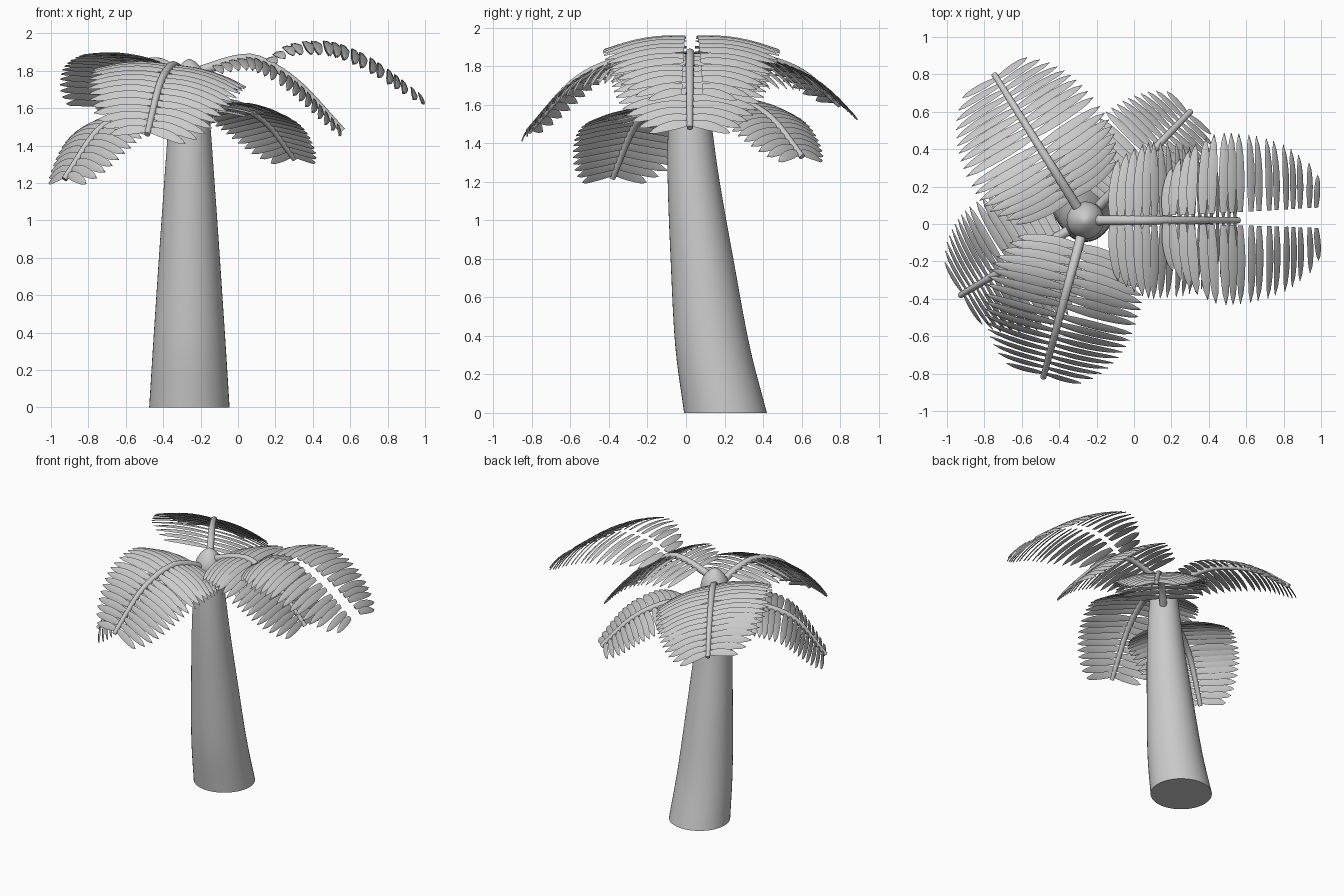
import bpy, bmesh, math
from mathutils import Vector

if "Cube" in bpy.data.objects:
    bpy.data.objects.remove(bpy.data.objects["Cube"])

AX, AY = -0.26, 0.02   # crown axis


def finish(name, bm, angle=40):
    bmesh.ops.recalc_face_normals(bm, faces=bm.faces)
    me = bpy.data.meshes.new(name)
    bm.to_mesh(me)
    bm.free()
    ob = bpy.data.objects.new(name, me)
    bpy.context.collection.objects.link(ob)
    bpy.ops.object.select_all(action='DESELECT')
    ob.select_set(True)
    bpy.context.view_layer.objects.active = ob
    bpy.ops.object.shade_smooth_by_angle(angle=math.radians(angle))
    return ob


def spline(pts, n):
    """Catmull-Rom through pts, n + 1 samples evenly spaced by length."""
    p = [Vector(q) for q in pts]
    p = [2 * p[0] - p[1]] + p + [2 * p[-1] - p[-2]]
    dense = []
    for i in range(1, len(p) - 2):
        a, b, c, d = p[i - 1:i + 3]
        for k in range(20):
            t = k / 20
            dense.append(0.5 * (2 * b + (c - a) * t + (2 * a - 5 * b + 4 * c - d) * t * t
                                + (3 * b - a - 3 * c + d) * t ** 3))
    dense.append(p[-2])
    acc = [0]
    for a, b in zip(dense, dense[1:]):
        acc.append(acc[-1] + (b - a).length)
    out, j = [], 0
    for k in range(n + 1):
        s = acc[-1] * k / n
        while j < len(dense) - 2 and acc[j + 1] < s:
            j += 1
        f = (s - acc[j]) / (acc[j + 1] - acc[j])
        out.append(dense[j].lerp(dense[j + 1], min(f, 1)))
    return out


def loft(bm, rings):
    """Skin a list of closed rings and cap both ends."""
    vs = [[bm.verts.new(c) for c in r] for r in rings]
    n = len(vs[0])
    for a, b in zip(vs, vs[1:]):
        for i in range(n):
            bm.faces.new((a[i], a[(i + 1) % n], b[(i + 1) % n], b[i]))
    bm.faces.new(vs[0][::-1])
    bm.faces.new(vs[-1])


def circle(c, r, u, v, n):
    return [c + r * (math.cos(2 * math.pi * i / n) * u + math.sin(2 * math.pi * i / n) * v)
            for i in range(n)]


X, Y, Z = Vector((1, 0, 0)), Vector((0, 1, 0)), Vector((0, 0, 1))

# Leaning trunk: (centre y, z, radius)
path = spline([(0.205, 0, 0.215), (0.137, 0.35, 0.193), (0.083, 0.8, 0.163),
               (0.04, 1.2, 0.135), (0.02, 1.5, 0.113), (0.015, 1.7, 0.095)], 24)
bm = bmesh.new()
loft(bm, [circle(Vector((AX, y, z)), r, X, Y, 48) for y, z, r in path])
finish("trunk", bm)

# Pointed bud on top of the trunk
bm = bmesh.new()
bud = [(0.06, 1.66), (0.092, 1.69), (0.1, 1.73), (0.09, 1.775), (0.062, 1.82),
       (0.03, 1.85), (0.008, 1.862)]
loft(bm, [circle(Vector((AX, AY, z)), r, X, Y, 32) for r, z in bud])
finish("crown_bud", bm)


def leaflet(bm, root, side, fwd, nrm, length, width, sweep):
    """Thin, drooping sabre-shaped blade."""
    rows, n = [], 8
    for k in range(n + 1):
        t = k / n
        w = width * (0.6 + 0.4 * math.sin(min(t / 0.4, 1) * math.pi / 2))
        w *= math.sqrt(max(1 - max(0, (t - 0.4) / 0.6) ** 2, 0.004))
        c = root + side * (length * t) + fwd * (sweep * t ** 1.5) - nrm * (0.17 * length * t ** 2.2)
        tilt = fwd * 0.96 - nrm * 0.28
        rows.append([c - tilt * w * 0.5, c + nrm * 0.005, c + tilt * w * 0.5, c - nrm * 0.003])
    loft(bm, rows)


def frond(name, angle, profile, half_width, roll=0, stem=True, gap=(0.015, 0.015), count=18):
    """Feather frond; positive roll lifts the left side seen from the crown."""
    a, r = math.radians(angle), math.radians(roll)
    u = Vector((math.cos(a), math.sin(a), 0))
    side = Z.cross(u) * math.cos(r) + Z * math.sin(r)
    pts = [Vector((AX, AY, 0)) + u * d + Z * z for d, z in profile]
    line = spline(pts, 60)

    def frame(i):
        tan = (line[min(i + 1, 60)] - line[max(i - 1, 0)]).normalized()
        return tan, tan.cross(side).normalized()

    # Tapered central stem
    if stem:
        bm = bmesh.new()
        rings = []
        for i in range(0, 61, 3):
            tan, nrm = frame(i)
            rings.append(circle(line[i], 0.027 - 0.011 * i / 60, nrm.cross(tan), nrm, 12))
        loft(bm, rings)
        finish(name + "_stem", bm)

    # Paired leaflets along the stem
    bm = bmesh.new()
    start = 0.1 if stem else 0
    for k in range(count):
        t = start + k / (count - 1) * (0.97 - start)
        i = round(t * 60)
        tan, nrm = frame(i)
        # short at the base, widest before the middle, short at the tip
        if t < 0.35:
            f = 0.6 + 0.4 * math.sin(t / 0.35 * math.pi / 2)
        else:
            f = 0.28 + 0.72 * math.sqrt(max(1 - ((t - 0.35) / 0.65) ** 2, 0))
        g = gap[0] + (gap[1] - gap[0]) * t
        for s in (1, -1):
            leaflet(bm, line[i] + side * s * g, side * s, tan, nrm,
                    half_width * f - g, 0.056, 0.01 + 0.025 * t)
    finish(name + "_leaflets", bm, 50)


# Three upper fronds
frond("upper_frond_back", 122, [(0.06, 1.76), (0.25, 1.835), (0.42, 1.845), (0.68, 1.77), (0.92, 1.6)], 0.42, roll=14)
frond("upper_frond_front", 255, [(0.06, 1.73), (0.2, 1.8), (0.38, 1.825), (0.62, 1.72), (0.87, 1.46)], 0.42, roll=-7)
frond("upper_frond_right", 0, [(0.06, 1.8), (0.25, 1.86), (0.38, 1.855), (0.58, 1.73), (0.82, 1.48)], 0.42)
# Stemless pair of leaflet rows out to the right
frond("outer_frond_right", 0.6, [(0.43, 1.87), (0.52, 1.93), (0.65, 1.955), (0.8, 1.94), (1.0, 1.845), (1.26, 1.65)],
      0.46, stem=False, gap=(0.02, 0.055))
# Two lower fronds
frond("lower_frond_back", 46, [(0.08, 1.55), (0.25, 1.62), (0.4, 1.61), (0.6, 1.52), (0.81, 1.33)], 0.33)
frond("lower_frond_left", 211, [(0.08, 1.5), (0.25, 1.57), (0.4, 1.565), (0.58, 1.47), (0.78, 1.22)], 0.39)
